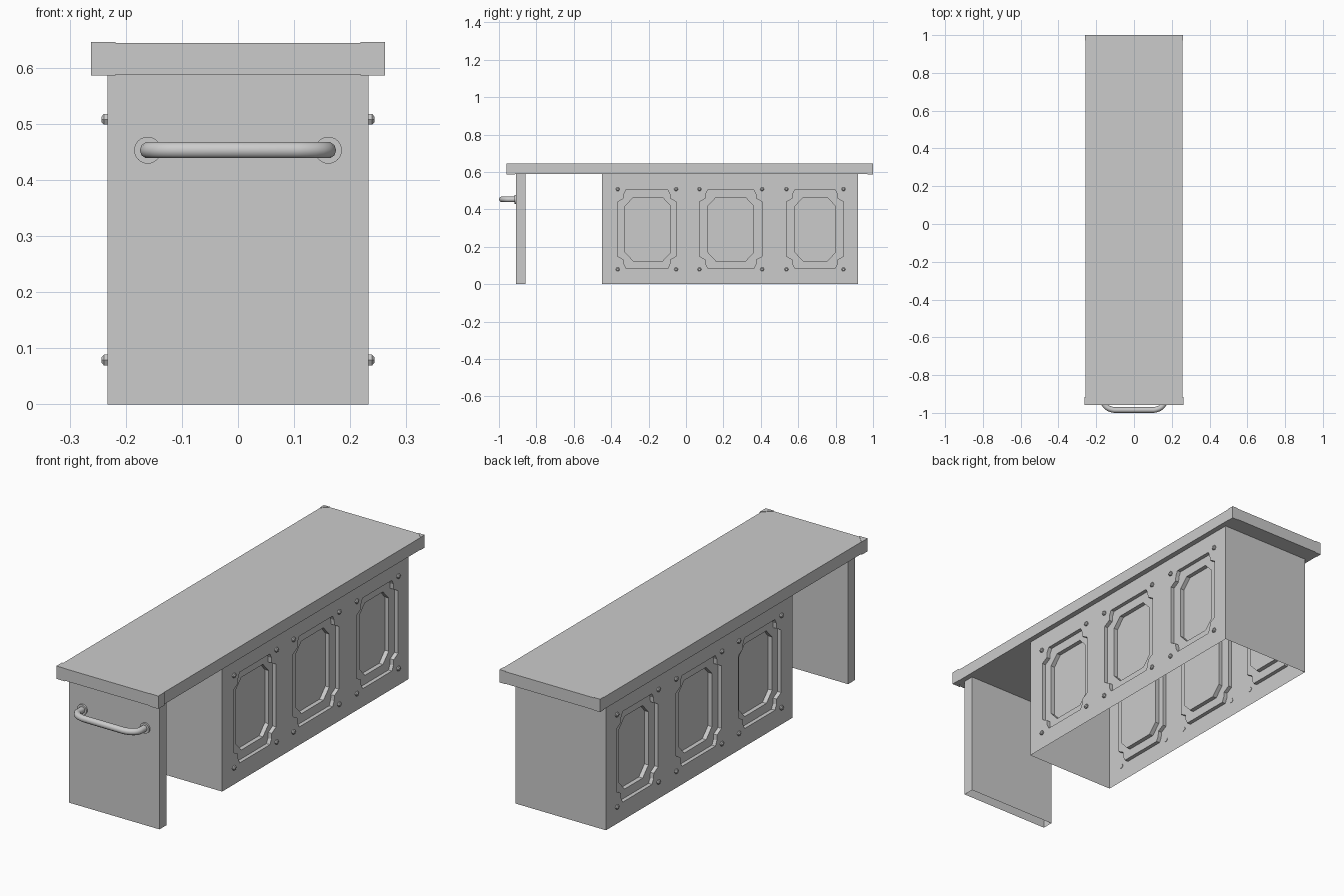
import bpy, bmesh, math
from mathutils import Matrix, Vector

if "Cube" in bpy.data.objects:
    bpy.data.objects.remove(bpy.data.objects["Cube"])

HALF = 0.233          # half width of cabinet and leg
UNDER = 0.588         # underside of the table top


def finish(name, bm, smooth=False):
    bmesh.ops.recalc_face_normals(bm, faces=bm.faces)
    me = bpy.data.meshes.new(name)
    bm.to_mesh(me)
    bm.free()
    ob = bpy.data.objects.new(name, me)
    bpy.context.collection.objects.link(ob)
    if smooth:
        bpy.context.view_layer.objects.active = ob
        ob.select_set(True)
        bpy.ops.object.shade_smooth_by_angle()
        ob.select_set(False)
    return ob


def box(name, lo, hi, open_ends=False):
    bm = bmesh.new()
    lo, hi = Vector(lo), Vector(hi)
    bmesh.ops.create_cube(bm, size=1)
    bmesh.ops.scale(bm, vec=hi - lo, verts=bm.verts)
    bmesh.ops.translate(bm, vec=(lo + hi) / 2, verts=bm.verts)
    bm.normal_update()
    if open_ends:
        ends = [f for f in bm.faces if abs(f.normal.z) > 0.9]
        bmesh.ops.delete(bm, geom=ends, context='FACES_ONLY')
    return finish(name, bm)


def cut_rect(y0, y1, z0, z1, corner):
    """Rectangle outline whose corners follow the given (dy, dz) points."""
    pts = []
    for y, z, sy, sz in ((y0, z0, 1, 1), (y1, z0, -1, 1), (y1, z1, -1, -1), (y0, z1, 1, -1)):
        c = [(y + sy * a, z + sz * b) for a, b in corner]
        pts += c if sy * sz > 0 else c[::-1]
    return pts


def loop(bm, pts, x):
    vs = [bm.verts.new((x, y, z)) for y, z in pts]
    return vs, [bm.edges.new((vs[i - 1], vs[i])) for i in range(len(vs))]


def walls(bm, a, b):
    for i in range(len(a)):
        bm.faces.new((a[i - 1], a[i], b[i], b[i - 1]))


NOTCH = [(0, 0.065), (0.032, 0.047), (0.034, 0.022), (0.045, 0)]
CHAMFER = [(0, 0.045), (0.042, 0)]
# outer y range and inner y range of each recessed panel
PANELS = [(-0.365, -0.053, -0.325, -0.082),
          (0.072, 0.407, 0.117, 0.362),
          (0.537, 0.842, 0.583, 0.799)]
Y0, Y1 = -0.449, 0.92


def cabinet_side(sign):
    bm = bmesh.new()
    xs = [sign * (HALF - d) for d in (0, 0.018, 0.038)]
    _, face_edges = loop(bm, [(Y0, 0), (Y1, 0), (Y1, UNDER), (Y0, UNDER)], xs[0])
    for a, b, c, d in PANELS:
        outer = cut_rect(a, b, 0.084, 0.505, NOTCH)
        inner = cut_rect(c, d, 0.125, 0.462, CHAMFER)
        o0, e0 = loop(bm, outer, xs[0])
        o1, e1 = loop(bm, outer, xs[1])
        i1, e2 = loop(bm, inner, xs[1])
        i2, _ = loop(bm, inner, xs[2])
        face_edges += e0
        bmesh.ops.triangle_fill(bm, use_beauty=True, edges=e1 + e2, normal=(sign, 0, 0))
        walls(bm, o0, o1)
        walls(bm, i1, i2)
        bm.faces.new(i2)
    bmesh.ops.triangle_fill(bm, use_beauty=True, edges=face_edges, normal=(sign, 0, 0))
    ob = finish("cabinet_side_" + ("right" if sign > 0 else "left"), bm)
    # make the open sheet face outward
    if sum(p.normal.x * p.area for p in ob.data.polygons) * sign < 0:
        ob.data.flip_normals()


# table top, front leg and hollow cabinet
box("table_top", (-0.258, -0.957, UNDER), (0.258, 1.0, 0.644))
box("front_leg", (-HALF, -0.909, 0), (HALF, -0.857, UNDER), True)
for nm, y, flip in (("front", Y0, 1), ("back", Y1, -1)):
    bm = bmesh.new()
    bm.faces.new([bm.verts.new((flip * x, y, z)) for x, z in
                  ((-HALF, 0), (HALF, 0), (HALF, UNDER), (-HALF, UNDER))])
    me = bpy.data.meshes.new("cabinet_" + nm)
    bm.to_mesh(me)
    bm.free()
    bpy.context.collection.objects.link(bpy.data.objects.new("cabinet_" + nm, me))
for s in (1, -1):
    cabinet_side(s)

# triangular corner guards on the table top
for sx in (1, -1):
    for nm, y, sy, leg in (("front", -0.959, 1, 0.044), ("back", 1.0, -1, 0.03)):
        bm = bmesh.new()
        x = sx * (0.262 if nm == "front" else 0.2585)
        f = bm.faces.new([bm.verts.new(p) for p in (
            (x, y, 0.586), (x - sx * leg, y, 0.586), (x, y + sy * leg, 0.586))])
        ext = bmesh.ops.extrude_face_region(bm, geom=[f], use_keep_orig=True)
        top = [v for v in ext["geom"] if isinstance(v, bmesh.types.BMVert)]
        bmesh.ops.translate(bm, vec=(0, 0, 0.06), verts=top)
        finish("corner_guard_" + nm, bm)

# bolts around the panels: hexagonal shank with a tapered head
for s in (1, -1):
    bm = bmesh.new()
    for a, b, _, _ in PANELS:
        for y in (a, b):
            for z in (0.079, 0.508):
                rot = Matrix.Rotation(s * math.pi / 2, 4, 'Y')
                for x, r1, r2, d in ((HALF + 0.002, 0.011, 0.011, 0.008),
                                     (HALF + 0.008, 0.011, 0.006, 0.004)):
                    bmesh.ops.create_cone(bm, cap_ends=True, segments=6, radius1=r1,
                                          radius2=r2, depth=d,
                                          matrix=Matrix.Translation((s * x, y, z)) @ rot)
    finish("panel_bolts", bm)

# handle: round bar with bent ends
half_path = [(0.160, -0.905), (0.160, -0.942)]
for i in range(1, 7):
    t = i / 6
    half_path.append((0.160 * (1 - t) ** 2 + 2 * 0.157 * t * (1 - t) + 0.105 * t * t,
                      -0.942 * (1 - t) ** 2 - 2 * 0.976 * t * (1 - t) - 0.985 * t * t))
path = half_path + [(-x, y) for x, y in reversed(half_path)]
cu = bpy.data.curves.new("handle", 'CURVE')
cu.dimensions = '3D'
cu.bevel_depth = 0.015
cu.bevel_resolution = 3
sp = cu.splines.new('POLY')
sp.points.add(len(path) - 1)
for p, (x, y) in zip(sp.points, path):
    p.co = (x, y, 0.453, 1)
sp.use_smooth = True
bpy.context.collection.objects.link(bpy.data.objects.new("handle", cu))

# handle mounting discs
for s in (1, -1):
    bm = bmesh.new()
    bmesh.ops.create_cone(bm, cap_ends=True, segments=24, radius1=0.024, radius2=0.024, depth=0.012,
                          matrix=Matrix.Translation((s * 0.161, -0.911, 0.453))
                          @ Matrix.Rotation(math.pi / 2, 4, 'X'))
    finish("handle_disc", bm, True)
